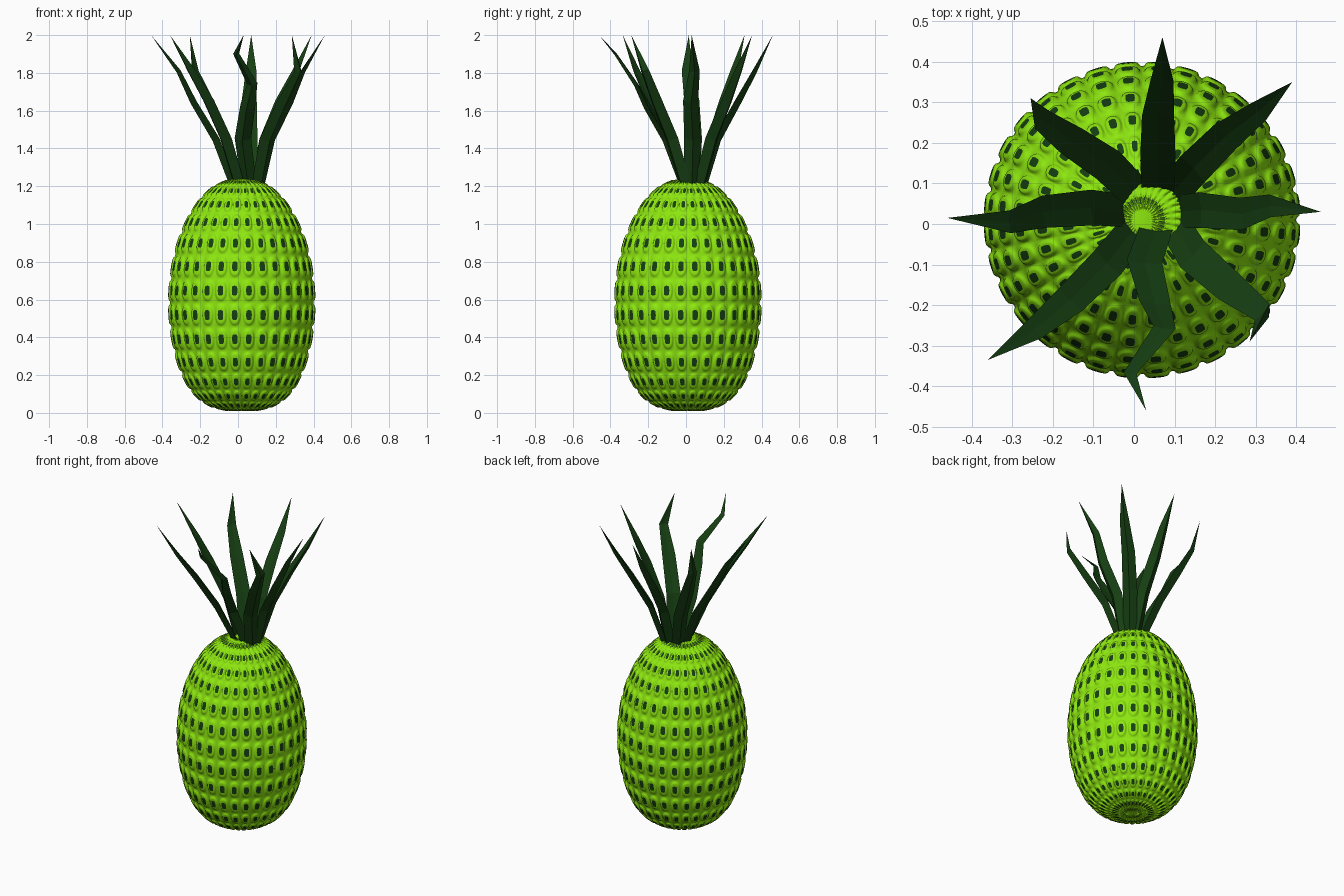
import bpy, bmesh, math
from mathutils import Vector

if "Cube" in bpy.data.objects:
    bpy.data.objects.remove(bpy.data.objects["Cube"])


def material(name, rgb):
    m = bpy.data.materials.new(name)
    m.diffuse_color = (*rgb, 1)
    m.use_nodes = True
    m.node_tree.nodes["Principled BSDF"].inputs["Base Color"].default_value = m.diffuse_color
    return m


def make_object(name, bm, mats):
    bmesh.ops.recalc_face_normals(bm, faces=bm.faces)
    me = bpy.data.meshes.new(name)
    bm.to_mesh(me)
    bm.free()
    for m in mats:
        me.materials.append(m)
    ob = bpy.data.objects.new(name, me)
    bpy.context.collection.objects.link(ob)
    return ob


rind = material("rind_green", (0.27, 0.8, 0.005))
dark = material("leaf_green", (0.008, 0.05, 0.006))

# Fruit body: 32 x 16 lattice, every cell padded outward with a dark eye
SEG, R = 32, 0.378
CENTRE = Vector((0.02, 0.01, 0))
ring_z = [0.012, 0.014, 0.03, 0.065, 0.125, 0.215, 0.33, 0.455, 0.583,
          0.71, 0.836, 0.953, 1.055, 1.14, 1.2, 1.232, 1.24]
bm = bmesh.new()
rings = []
for k, z in enumerate(ring_z):
    r = R * math.sin(math.pi * k / 16)
    if k in (0, 16):
        rings.append([bm.verts.new(CENTRE + Vector((0, 0, z)))] * SEG)
    else:
        rings.append([bm.verts.new(CENTRE + Vector((
            r * math.cos(math.tau * i / SEG), r * math.sin(math.tau * i / SEG), z)))
            for i in range(SEG)])


def inner_loop(loop, scale, push):
    c = sum((v.co for v in loop), Vector()) / len(loop)
    n = (loop[1].co - loop[0].co).cross(loop[2].co - loop[0].co).normalized()
    return [bm.verts.new(c + (v.co - c) * scale + n * push) for v in loop]


def bridge(a, b):
    for i in range(len(a)):
        j = (i + 1) % len(a)
        bm.faces.new((a[i], a[j], b[j], b[i]))


for k in range(16):
    for i in range(SEG):
        j = (i + 1) % SEG
        cell = list(dict.fromkeys((rings[k][i], rings[k][j],
                                   rings[k + 1][j], rings[k + 1][i])))
        size = min(1, math.sin(math.pi * (k + 0.5) / 16) + 0.1)
        pad = inner_loop(cell, 0.88, 0.014 * size)
        eye = inner_loop(cell, 0.6, 0.017 * size)
        bridge(cell, pad)
        bridge(pad, eye)
        bm.faces.new(eye).material_index = 1
body = make_object("fruit_body", bm, [rind, dark])
body.modifiers.new("Subdivision", "SUBSURF").levels = 2
body.modifiers[0].render_levels = 2
body.data.shade_smooth()

# Crown leaves: (x, y) of the spine from base to tip, heights shared
Z5 = [1.18, 1.45, 1.65, 1.81, 2.0]
Z6 = [1.18, 1.45, 1.62, 1.74, 1.9, 2.0]
leaves = {
    "back": [(.06, .08), (.06, .16), (.06, .27), (.07, .36), (.07, .46)],
    "back_right": [(.09, .07), (.15, .14), (.23, .22), (.31, .28), (.39, .35)],
    "right": [(.11, .03), (.17, .035), (.27, .025), (.34, .045), (.46, .03)],
    "front_right": [(.10, 0), (.15, -.08), (.24, -.16), (.32, -.22), (.285, -.29)],
    "front": [(.06, 0), (.025, -.1), (.05, -.2), (.075, -.26), (-.01, -.37), (.03, -.46)],
    "front_left": [(.01, 0), (-.07, -.1), (-.16, -.19), (-.25, -.265), (-.36, -.335)],
    "left": [(-.01, .03), (-.11, .04), (-.23, .03), (-.31, .005), (-.46, .015)],
    "back_left": [(.01, .07), (-.07, .15), (-.16, .21), (-.23, .26), (-.255, .31)],
}
for name, path in leaves.items():
    zs = Z6 if len(path) == 6 else Z5
    pts = [Vector((x, y, z)) for (x, y), z in zip(path, zs)]
    out = Vector((path[-2][0] - 0.04, path[-2][1] - 0.03, 0)).normalized()
    widths = [0.04, 0.044, 0.04, 0.028, 0.016]
    bm = bmesh.new()
    loops = []
    for i, p in enumerate(pts[:-1]):
        t = (pts[i + 1] - pts[max(i - 1, 0)]).normalized()
        side = t.cross(out).normalized()
        nrm = side.cross(t).normalized()
        w = widths[i]
        # flattened, keeled cross-section
        loops.append([bm.verts.new(p + side * a * w + nrm * b * w)
                      for a, b in ((-1, -.2), (0, -.1), (1, -.2), (0, .6))])
    for a, b in zip(loops, loops[1:]):
        bridge(a, b)
    tip = bm.verts.new(pts[-1])
    for i in range(4):
        bm.faces.new((loops[-1][i], loops[-1][(i + 1) % 4], tip))
    bm.faces.new(loops[0])
    make_object("crown_leaf_" + name, bm, [dark])
